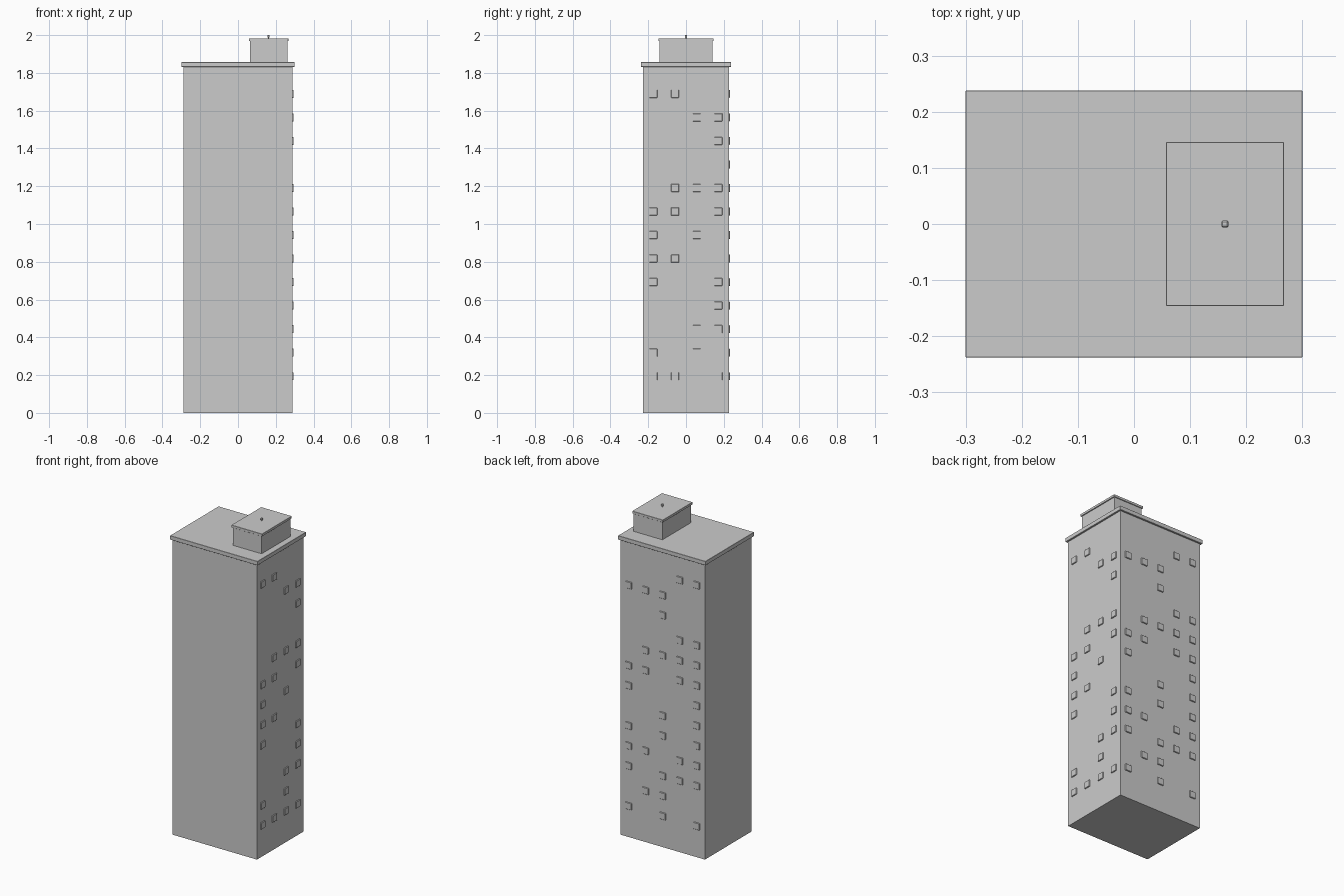
import bpy, bmesh
from mathutils import Matrix, Vector

if "Cube" in bpy.data.objects:
    bpy.data.objects.remove(bpy.data.objects["Cube"])


def add_box(bm, lo, hi):
    lo, hi = Vector(lo), Vector(hi)
    m = Matrix.Translation((lo + hi) / 2) @ Matrix.Diagonal((*(hi - lo), 1))
    bmesh.ops.create_cube(bm, size=1, matrix=m)


def boxes(name, extents, bevel=0):
    bm = bmesh.new()
    for lo, hi in extents:
        add_box(bm, lo, hi)
    mesh = bpy.data.meshes.new(name)
    bm.to_mesh(mesh)
    bm.free()
    ob = bpy.data.objects.new(name, mesh)
    bpy.context.collection.objects.link(ob)
    if bevel:
        mod = ob.modifiers.new("bevel", "BEVEL")
        mod.width, mod.segments = bevel, 1
    return ob


# Main block and overhanging roof slab
BX, BY = 0.289, 0.227
boxes("tower_body", [((-BX, -BY, 0), (BX, BY, 1.832))])
boxes("roof_slab", [((-0.30, -0.238, 1.832), (0.30, 0.238, 1.857))], 0.001)

# Rooftop machine room, its cap and a short mast
boxes("machine_room", [((0.063, -0.141, 1.857), (0.261, 0.141, 1.968))])
boxes("machine_room_cap", [((0.057, -0.146, 1.968), (0.267, 0.146, 1.983))], 0.001)
boxes("roof_mast", [((0.159, -0.003, 1.983), (0.165, 0.003, 1.99))])
boxes("mast_light", [((0.156, -0.006, 1.988), (0.168, 0.006, 2.0))], 0.002)

# Window panels: storeys filled in each column
H, DEPTH = 0.021, 0.006


def storey(i):
    return 0.194 + 0.1246 * i


right_columns = {
    -0.173: (0, 1, 4, 5, 6, 7, 12),
    -0.058: (0, 5, 7, 8, 12),
    0.057: (0, 1, 2, 6, 8, 11),
    0.171: (0, 2, 3, 4, 7, 8, 10, 11),
}
back_columns = {
    0.234: (0, 2, 3, 4, 6, 7, 11),
    0.117: (1, 3, 7, 8, 11),
    0.0: (0, 1, 2, 4, 5, 8, 10, 11),
    -0.117: (2, 3, 7, 8, 9, 12),
    -0.234: (0, 2, 3, 4, 5, 6, 7, 8, 9, 12),
}
boxes("right_windows", [
    ((BX - 0.004, y - H, storey(i) - H), (BX + DEPTH, y + H, storey(i) + H))
    for y, rows in right_columns.items() for i in rows], 0.002)
boxes("back_windows", [
    ((x - H, BY - 0.004, storey(i) - H), (x + H, BY + DEPTH, storey(i) + H))
    for x, rows in back_columns.items() for i in rows], 0.002)
